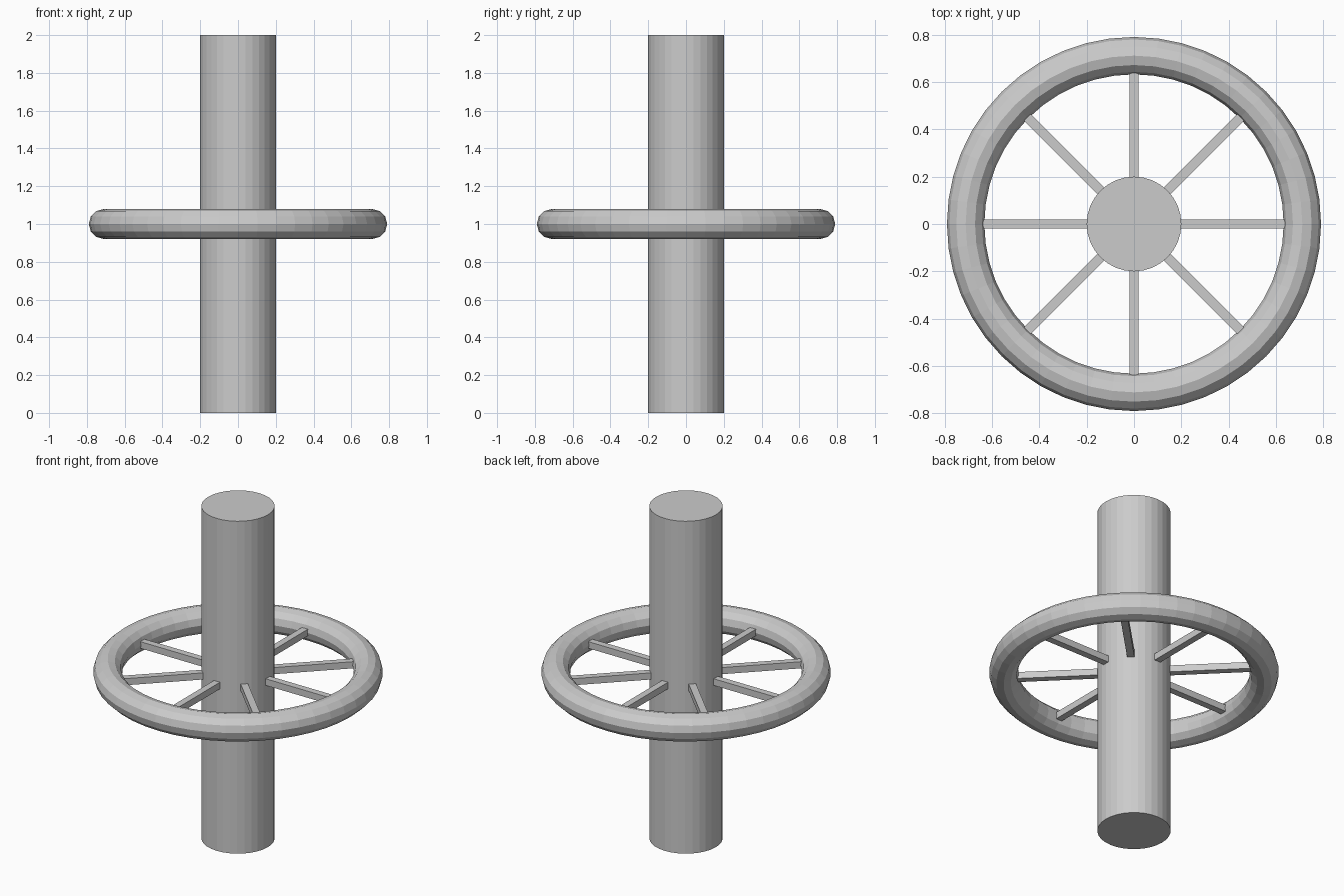
import bpy
from math import cos, sin, pi

cube = bpy.data.objects.get("Cube")
if cube:
    bpy.data.objects.remove(cube, do_unlink=True)

grey = bpy.data.materials.new("light_grey")
grey.use_nodes = True
colour = (0.6, 0.6, 0.6, 1)
grey.diffuse_color = colour
grey.node_tree.nodes["Principled BSDF"].inputs["Base Color"].default_value = colour

MID = 1.0           # height of the wheel
SPOKE_IN, SPOKE_OUT = 0.17, 0.645
SPOKE_WIDTH = 0.04


def finish(name):
    obj = bpy.context.object
    obj.name = name
    obj.data.materials.append(grey)
    return obj


# Central column
bpy.ops.mesh.primitive_cylinder_add(vertices=32, radius=0.2, depth=2, location=(0, 0, MID))
finish("column")

# Faceted ring
bpy.ops.mesh.primitive_torus_add(major_radius=0.711, minor_radius=0.079,
                                 major_segments=48, minor_segments=12, location=(0, 0, MID))
finish("ring")

# Eight square spokes joining the column to the ring
mid_radius = (SPOKE_IN + SPOKE_OUT) / 2
for i in range(8):
    angle = i * pi / 4
    bpy.ops.mesh.primitive_cube_add(
        size=1, location=(mid_radius * cos(angle), mid_radius * sin(angle), MID),
        rotation=(0, 0, angle))
    spoke = finish(f"spoke_{i + 1}")
    spoke.scale = (SPOKE_OUT - SPOKE_IN, SPOKE_WIDTH, SPOKE_WIDTH)
